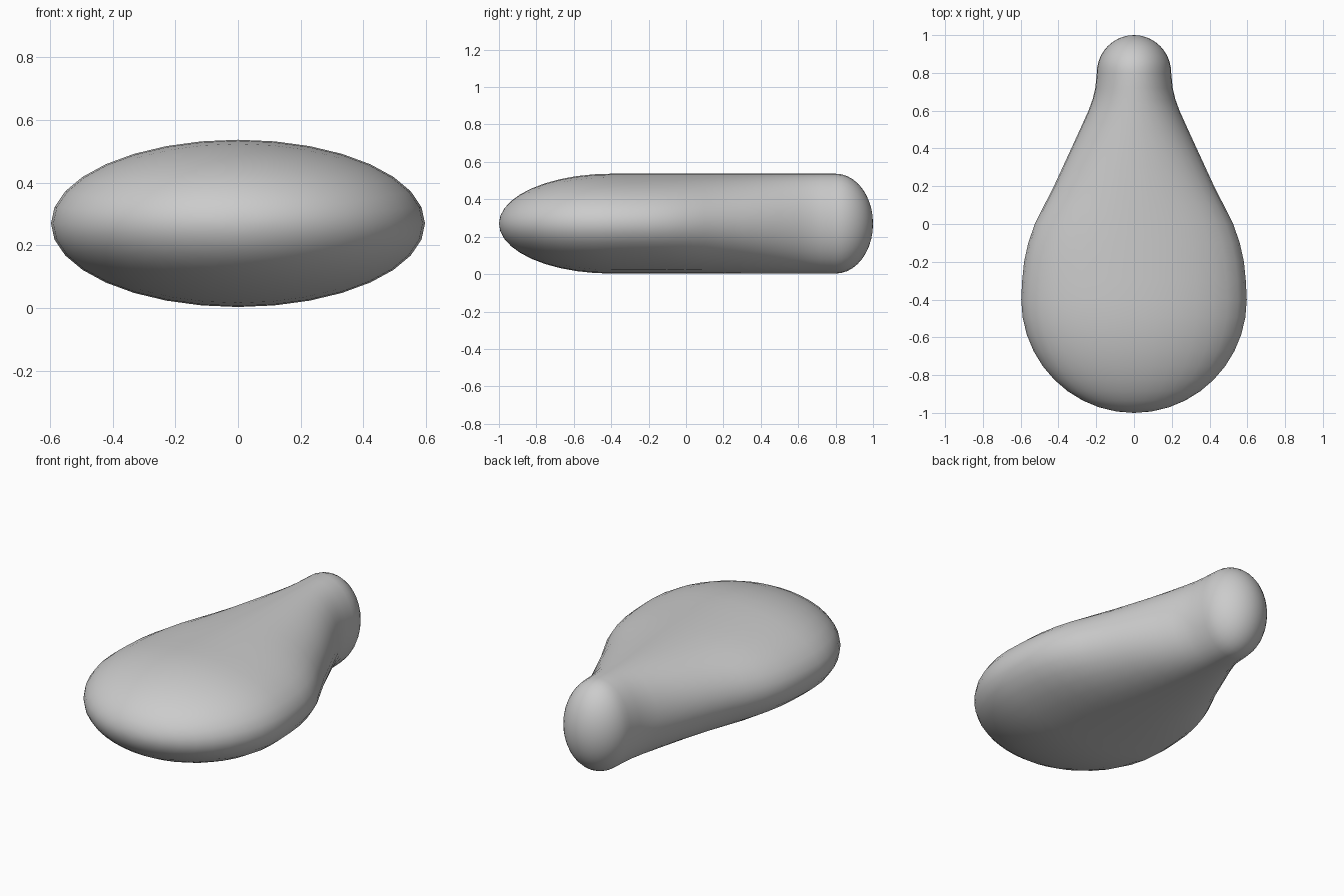
import bpy, bmesh, math

if "Cube" in bpy.data.objects:
    bpy.data.objects.remove(bpy.data.objects["Cube"])

SEGS = 32          # points around each elliptical ring
ZC, HH = 0.27, 0.267   # centre height and half height
STEPS = 10         # rings per rounded end

# Stations along the length: (y, half width, half height)
stations = []
# Wide rounded front end
for i in range(1, STEPS + 1):
    a = math.pi / 2 * i / STEPS
    stations.append((-0.4 - 0.6 * math.cos(a), 0.597 * math.sin(a), HH * math.sin(a)))
# Tapering body and neck
for y, w in [(-0.3, 0.592), (-0.2, 0.582), (-0.1, 0.56), (0.0, 0.525), (0.1, 0.475),
             (0.2, 0.424), (0.3, 0.378), (0.4, 0.332), (0.5, 0.286), (0.6, 0.241),
             (0.66, 0.219), (0.72, 0.205)]:
    stations.append((y, w, HH))
# Small rounded back end
for i in range(STEPS):
    a = math.pi / 2 * i / STEPS
    stations.append((0.8 + 0.2 * math.sin(a), 0.197 * math.cos(a), HH * math.cos(a)))

# Loft the rings into a closed body
bm = bmesh.new()
rings = []
for y, w, h in stations:
    rings.append([bm.verts.new((w * math.cos(t), y, ZC + h * math.sin(t)))
                  for t in (2 * math.pi * k / SEGS for k in range(SEGS))])
for a, b in zip(rings, rings[1:]):
    for k in range(SEGS):
        n = (k + 1) % SEGS
        bm.faces.new((a[k], a[n], b[n], b[k]))
# Poles closing both ends
for ring, y in ((rings[0], -1.0), (rings[-1], 1.0)):
    pole = bm.verts.new((0, y, ZC))
    for k in range(SEGS):
        bm.faces.new((ring[k], ring[(k + 1) % SEGS], pole))
bmesh.ops.recalc_face_normals(bm, faces=bm.faces)
for f in bm.faces:
    f.smooth = True

mesh = bpy.data.meshes.new("pear_body")
bm.to_mesh(mesh)
bm.free()
bpy.context.collection.objects.link(bpy.data.objects.new("pear_body", mesh))
